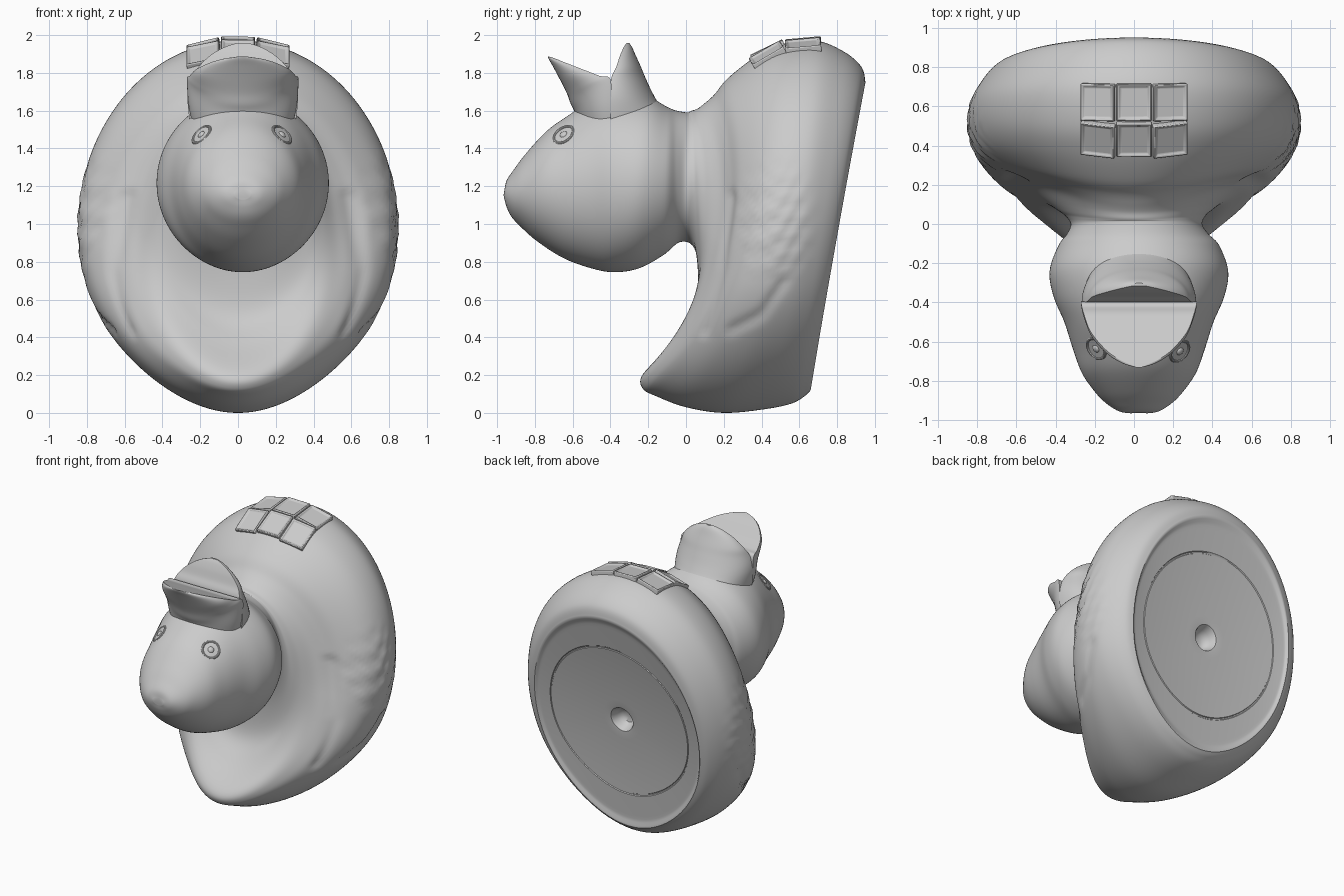
import bpy, bmesh, math
from mathutils import Vector, Matrix
from mathutils.bvhtree import BVHTree

if "Cube" in bpy.data.objects:
    bpy.data.objects.remove(bpy.data.objects["Cube"])

SEG = 192


def finish(bm, name, angle=35):
    bmesh.ops.recalc_face_normals(bm, faces=bm.faces)
    me = bpy.data.meshes.new(name)
    bm.to_mesh(me)
    ob = bpy.data.objects.new(name, me)
    bpy.context.collection.objects.link(ob)
    bpy.ops.object.select_all(action='DESELECT')
    ob.select_set(True)
    bpy.context.view_layer.objects.active = ob
    bpy.ops.object.shade_smooth_by_angle(angle=math.radians(angle))
    return ob


def smooth_rows(rows, steps):
    """Catmull-Rom interpolation of profile rows."""
    out = []
    for i in range(len(rows) - 1):
        p0, p1, p2 = rows[max(i - 1, 0)], rows[i], rows[i + 1]
        p3 = rows[min(i + 2, len(rows) - 1)]
        for s in range(steps):
            t = s / steps
            out.append([0.5 * (2 * b + (c - a) * t + (2 * a - 5 * b + 4 * c - d) * t * t
                               + (3 * b - a - 3 * c + d) * t ** 3)
                        for a, b, c, d in zip(p0, p1, p2, p3)])
    return out + [list(rows[-1])]


def skin(rings):
    bm = bmesh.new()
    vs = [[bm.verts.new(p) for p in r] for r in rings]
    n = len(rings[0])
    for a, b in zip(vs, vs[1:]):
        for i in range(n):
            bm.faces.new((a[i], a[(i + 1) % n], b[(i + 1) % n], b[i]))
    bm.faces.new(vs[0])
    bm.faces.new(vs[-1])
    bmesh.ops.recalc_face_normals(bm, faces=bm.faces)
    return bm


def body_ring(row):
    ty, tz, my, w, by, bz = row
    cx = 0.025 * min(1, max(0, (0.1 - my) / 0.2))
    pts = []
    for k in range(SEG):
        a = 2 * math.pi * k / SEG
        c = math.cos(a)
        bend = c * c if c > 0 else abs(c) ** 2.6
        y = my + (ty - by) / 2 * c + ((ty + by) / 2 - my) * bend
        z = (tz + bz) / 2 + (tz - bz) / 2 * c
        pinch = 1 - 0.15 * (max(0, 0.7 - z) / 0.7) ** 2
        pts.append(Vector((cx + w * math.sin(a) * pinch, y, z)))
    return pts


# sections from the base to the neck: top y,z / side y, half width / bottom y,z
body = [(.95, 1.75, .80, .665, .66, .12), (.93, 1.83, .78, .72, .63, .09),
        (.84, 1.91, .715, .78, .56, .05), (.69, 1.97, .61, .835, .42, .02),
        (.50, 1.95, .48, .845, .20, .0), (.36, 1.88, .35, .80, .0, .03),
        (.22, 1.77, .25, .70, -.15, .085), (.15, 1.685, .195, .60, -.23, .13),
        (.10, 1.64, .155, .52, -.225, .21), (.06, 1.61, .11, .45, -.06, .37),
        (.03, 1.60, .075, .40, .045, .51), (.02, 1.595, .045, .36, .065, .70)]
# sections from the neck through the head to the crown
head = [(.01, 1.59, .0, .335, .045, .87), (-.05, 1.60, -.05, .36, -.03, .905),
        (-.10, 1.62, -.11, .41, -.12, .835), (-.20, 1.67, -.24, .455, -.25, .765),
        (-.35, 1.68, -.37, .435, -.38, .745), (-.50, 1.65, -.50, .38, -.50, .765),
        (-.63, 1.57, -.64, .335, -.65, .82), (-.74, 1.49, -.76, .29, -.79, .91),
        (-.85, 1.37, -.86, .22, -.88, .99), (-.91, 1.29, -.915, .165, -.925, 1.04),
        (-.95, 1.23, -.955, .10, -.95, 1.09), (-.96, 1.18, -.965, .04, -.96, 1.13)]
rings = [body_ring(r) for r in smooth_rows(body + head, 6)]

# dished base with a crisp rim, a rounder shallow groove and a centre hole
rim = rings[0]
centre = sum(rim, Vector()) / SEG
base = []
profile = [(.985, .002), (.97, .01)] + [(.95 - .02 * i, .012) for i in range(8)]
profile += [(.79, .012), (.785, .018), (.775, .018), (.77, .012)]
profile += [(.75 - .06 * i, .012) for i in range(11)]
profile += [(.125, .014), (.115, .025), (.10, .06), (.07, .09), (.03, .10)]
for s, depth in profile:
    t = min(1, (1 - s) / .22)
    dish = depth + .045 * (1 - s * s)
    base.append([centre + Vector(((p - centre).x * s * (1 + .07 * t), (p - centre).y * s * (1 - .11 * t) - dish,
                                  (p - centre).z * s * (1 - .11 * t))) for p in rim])
bm = skin(base[::-1] + rings)


# carved wing edges and feather bumps on both sides
def seg_dist(p, a, b):
    t = max(0, min(1, (p - a).dot(b - a) / (b - a).length_squared))
    return (p - a - (b - a) * t).length


creases = [(Vector((.24, 1.15)), Vector((.19, .75))), (Vector((.19, .75)), Vector((.10, .43))),
           (Vector((.52, .70)), Vector((.40, .52))), (Vector((.40, .52)), Vector((.24, .44)))]
bm.normal_update()
moves = []
for v in bm.verts:
    x, y, z = v.co
    if abs(x) < .35 or y < .03 or y > .74 or z < .3 or v.normal.y > .8:
        continue
    p = Vector((y, z))
    d = min(seg_dist(p, a, b) for a, b in creases)
    lift = -.013 * math.exp(-(d / .025) ** 2)
    area = ((y - .47) / .24) ** 2 + ((z - 1.02) / .38) ** 2
    if area < 1:
        lift += .008 * (1 - area) * math.sin(52 * z + 2.5 * math.sin(17 * y)) * math.sin(38 * y + 9 * z)
    moves.append((v, v.normal * lift))
for v, m in moves:
    v.co += m
bm.normal_update()
surface = BVHTree.FromBMesh(bm)
finish(bm, "duck_body_and_head", 40)


# open beak: D-shaped sections, inner y,z / outer y,z / half width
def beak(name, rows):
    rr = []
    for iy, iz, oy, oz, w in smooth_rows(rows, 6):
        ring = []
        for k in range(64):
            a = 2 * math.pi * k / 64
            f = max(0, -math.cos(a))
            ring.append(Vector((.025 + w * math.sin(a), iy + (oy - iy) * f, iz + (oz - iz) * f)))
        rr.append(ring)
    finish(skin(rr), name, 40)


beak("upper_beak", [(-.39, 1.47, -.56, 1.47, .25), (-.395, 1.62, -.585, 1.58, .285),
                    (-.40, 1.765, -.61, 1.635, .295), (-.46, 1.785, -.63, 1.69, .28),
                    (-.55, 1.82, -.665, 1.76, .245), (-.64, 1.855, -.705, 1.835, .17),
                    (-.69, 1.875, -.725, 1.87, .10), (-.72, 1.885, -.732, 1.888, .03)])
beak("lower_beak", [(-.40, 1.47, -.04, 1.53, .27), (-.40, 1.62, -.13, 1.62, .29),
                    (-.40, 1.70, -.175, 1.69, .288), (-.395, 1.775, -.215, 1.775, .265),
                    (-.37, 1.83, -.24, 1.835, .235), (-.35, 1.89, -.265, 1.89, .175),
                    (-.33, 1.935, -.285, 1.935, .10), (-.315, 1.958, -.30, 1.958, .03)])


def on_surface(origin, direction):
    loc, nor, _, _ = surface.ray_cast(Vector(origin), Vector(direction))
    return Matrix.Translation(loc) @ nor.to_track_quat('Z', 'Y').to_matrix().to_4x4()


# eyes: low raised rings with a pupil
for side, x in (("left", -.195), ("right", .235)):
    m = on_surface((x, -2, 1.475), (0, 1, 0)) @ Matrix.Translation((0, 0, -.004))
    bpy.ops.mesh.primitive_torus_add(major_radius=.058, minor_radius=.008,
                                     major_segments=32, minor_segments=10)
    ob = bpy.context.object
    ob.name = side + "_eye_ring"
    ob.matrix_world = m
    bpy.ops.object.shade_smooth_by_angle()
    bm = bmesh.new()
    bmesh.ops.create_uvsphere(bm, u_segments=20, v_segments=10, radius=.022)
    bmesh.ops.transform(bm, verts=bm.verts, matrix=m @ Matrix.Diagonal((1, 1, .6, 1)))
    finish(bm, side + "_pupil")

# two rows of three blank raised tiles on the tail side
bm = bmesh.new()
for row in range(2):
    for col in range(-1, 2):
        loc, nor, _, _ = surface.ray_cast(Vector((col * .185, .43 + row * .19, 3)), Vector((0, 0, -1)))
        yax = nor.cross(Vector((1, 0, 0))).normalized()
        xax = yax.cross(nor)
        rot = Matrix((xax, yax, nor)).transposed().to_4x4()
        new = bmesh.ops.create_cube(bm, size=1)['verts']
        top = [f for f in {f for v in new for f in v.link_faces} if f.calc_center_median().z > .4]
        bmesh.ops.transform(bm, verts=new, matrix=Matrix.Translation(loc - nor * .006) @ rot
                            @ Matrix.Diagonal((.178, .19, .04, 1)))
        bmesh.ops.inset_region(bm, faces=top, thickness=.016, depth=0)
        bmesh.ops.inset_region(bm, faces=top, thickness=.01, depth=-.01)
tiles = finish(bm, "raised_tiles", 30)
bev = tiles.modifiers.new("soft_edges", 'BEVEL')
bev.width, bev.segments = .006, 2
